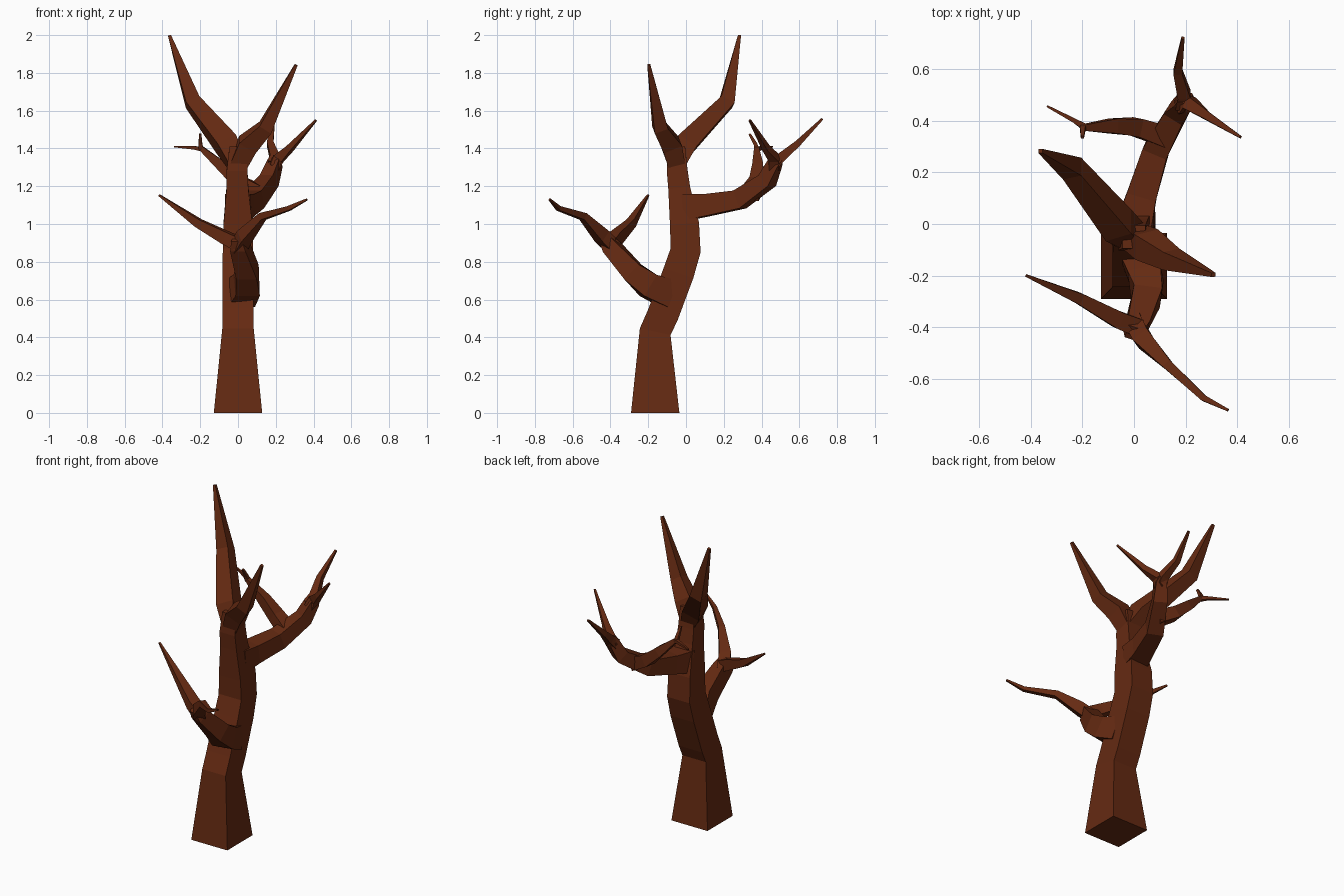
import bpy, bmesh
from mathutils import Vector

bark = bpy.data.materials.new("bark")
bark.diffuse_color = (0.13, 0.023, 0.006, 1)

X, Z = Vector((1, 0, 0)), Vector((0, 0, 1))


def limb(name, pts, ref):
    """Four-sided tapering limb through (x, y, z, half width) points."""
    bm = bmesh.new()
    centres = [Vector(p[:3]) for p in pts]
    last = len(pts) - 1
    rings = []
    for i, c in enumerate(centres):
        t = Vector()
        if i > 0:
            t += (c - centres[i - 1]).normalized()
        if i < last:
            t += (centres[i + 1] - c).normalized()
        t.normalize()
        u = (ref - t * ref.dot(t)).normalized()
        v = t.cross(u)
        r = pts[i][3]
        rings.append([bm.verts.new(c + r * (a * u + b * v))
                      for a, b in ((1, 1), (-1, 1), (-1, -1), (1, -1))])
    for lo, hi in zip(rings, rings[1:]):
        for k in range(4):
            n = (k + 1) % 4
            bm.faces.new((lo[k], lo[n], hi[n], hi[k]))
    bm.faces.new(rings[0][::-1])
    bm.faces.new(rings[-1])
    bmesh.ops.recalc_face_normals(bm, faces=bm.faces)
    me = bpy.data.meshes.new(name)
    bm.to_mesh(me)
    bm.free()
    me.materials.append(bark)
    ob = bpy.data.objects.new(name, me)
    bpy.context.collection.objects.link(ob)
    return ob


# Trunk
limb("trunk", [(0, -.163, 0, .128), (0, -.163, .43, .083), (0, -.122, .52, .083),
               (0, -.04, .74, .083), (0, -.002, .86, .08), (0, -.008, 1.0, .077),
               (-.003, -.036, 1.19, .058), (-.005, -.047, 1.285, .055),
               (0, -.05, 1.41, .045)], X)

# Crown fork
limb("crown_left", [(0, -.05, 1.31, .045), (-.06, -.005, 1.42, .056),
                    (-.24, .215, 1.645, .039), (-.363, .283, 1.998, .008)], X)
limb("crown_right", [(0, -.05, 1.31, .045), (.05, -.08, 1.42, .052),
                     (.145, -.137, 1.51, .037), (.308, -.197, 1.843, .008)], X)

# Low front branch and its two twigs
limb("front_branch", [(.01, -.09, .63, .075), (.045, -.2, .675, .065),
                      (.05, -.28, .745, .055), (.01, -.395, .88, .043),
                      (0, -.425, .925, .03)], Z)
limb("front_twig_right", [(0, -.38, .87, .035), (.035, -.445, .935, .035),
                          (.13, -.545, 1.04, .019), (.27, -.675, 1.083, .012),
                          (.365, -.722, 1.13, .005)], Z)
limb("front_twig_left", [(.01, -.4, .89, .035), (-.06, -.372, .925, .033),
                         (-.21, -.29, 1.005, .022), (-.418, -.2, 1.153, .005)], Z)

# High back branch and its twigs
limb("back_branch", [(0, 0, 1.09, .07), (.03, .11, 1.1, .058), (.085, .285, 1.13, .05),
                     (.165, .43, 1.23, .041), (.195, .47, 1.32, .033),
                     (.198, .49, 1.35, .025)], Z)
limb("back_twig_outer", [(.19, .46, 1.31, .03), (.195, .5, 1.35, .025),
                         (.17, .59, 1.425, .017), (.19, .722, 1.557, .006)], X)
limb("back_twig_right", [(.185, .46, 1.3, .028), (.215, .47, 1.345, .026),
                         (.275, .425, 1.4, .017), (.413, .337, 1.55, .005)], Z)
limb("back_twig_left", [(.12, .34, 1.16, .042), (.01, .375, 1.22, .036),
                        (-.08, .38, 1.3, .029), (-.19, .375, 1.397, .013),
                        (-.23, .4, 1.403, .009), (-.337, .457, 1.41, .004)], Z)
limb("back_twig_spur", [(-.195, .378, 1.39, .012), (-.199, .367, 1.425, .01),
                        (-.2, .336, 1.477, .006)], X)
